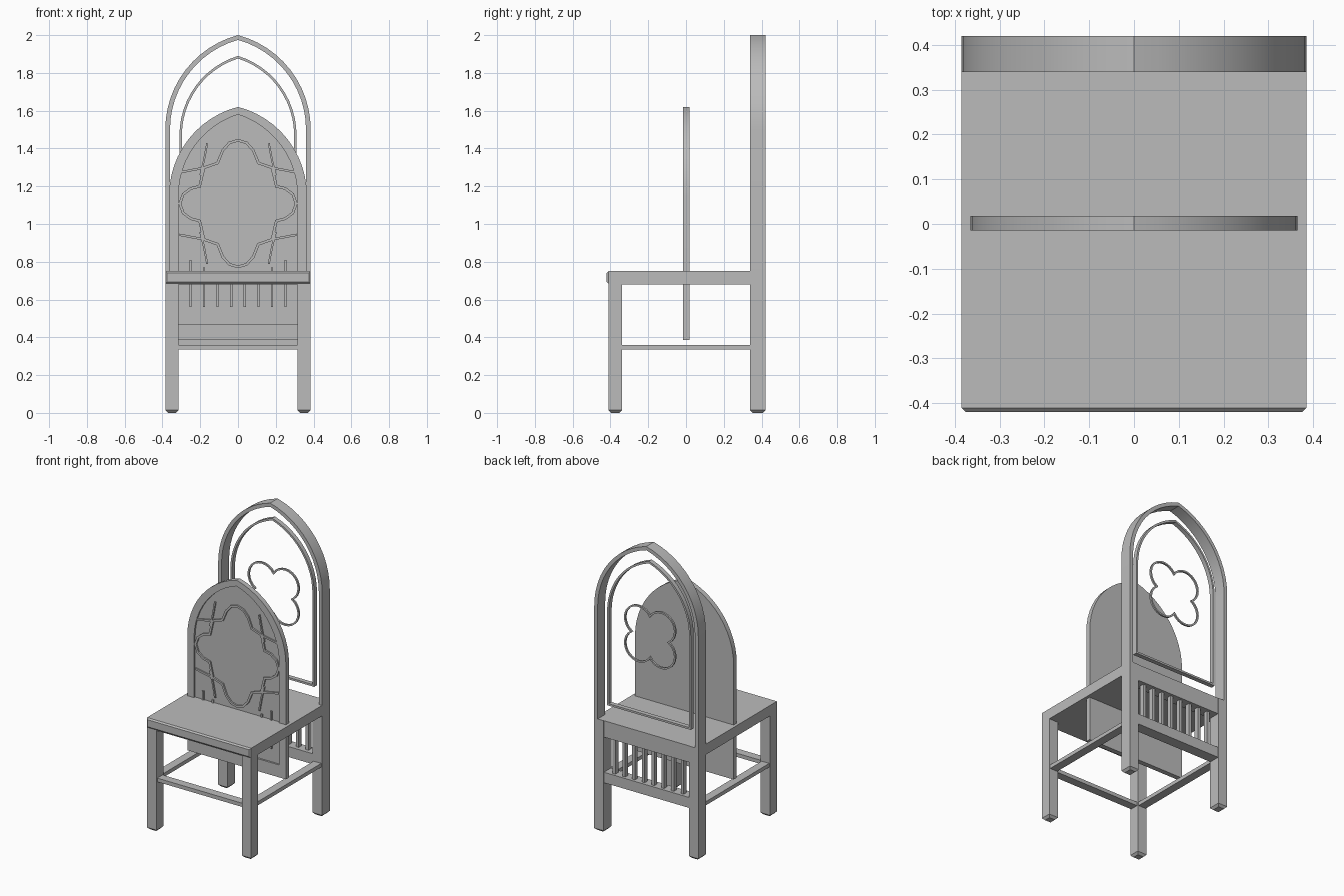
import bpy, bmesh, math
from mathutils import Vector

cube = bpy.data.objects.get("Cube")
if cube:
    bpy.data.objects.remove(cube, do_unlink=True)

grey = bpy.data.materials.new("plain grey")
grey.use_nodes = True
grey.diffuse_color = (0.5, 0.5, 0.5, 1)
grey.node_tree.nodes["Principled BSDF"].inputs["Base Color"].default_value = (0.5, 0.5, 0.5, 1)


def finish(name, bm, smooth=False):
    bmesh.ops.recalc_face_normals(bm, faces=bm.faces)
    mesh = bpy.data.meshes.new(name)
    bm.to_mesh(mesh)
    bm.free()
    mesh.materials.append(grey)
    ob = bpy.data.objects.new(name, mesh)
    bpy.context.collection.objects.link(ob)
    if smooth:
        bpy.ops.object.select_all(action='DESELECT')
        ob.select_set(True)
        bpy.context.view_layer.objects.active = ob
        bpy.ops.object.shade_smooth_by_angle(angle=math.radians(30))
    return ob


def box(name, x, y, z, chamfer=0.0, pick=None):
    """Box from (min, max) pairs; chamfers the edges chosen by pick."""
    bm = bmesh.new()
    bmesh.ops.create_cube(bm, size=1)
    for v in bm.verts:
        v.co = [r[0] if c < 0 else r[1] for c, r in zip(v.co, (x, y, z))]
    if chamfer:
        edges = [e for e in bm.edges if all(pick(v.co) for v in e.verts)]
        bmesh.ops.bevel(bm, geom=edges, offset=chamfer, segments=1, affect='EDGES')
    return finish(name, bm)


def gothic(w, spring, top, base, n=12):
    """Pointed arch outline as (x, z) points, from left foot to right foot."""
    h = top - spring
    r = (h * h + w * w) / (2 * w)
    end = math.asin(min(1, h / r))
    right = [Vector((w - r + r * math.cos(end * i / n), spring + r * math.sin(end * i / n)))
             for i in range(n + 1)]
    right.insert(0, Vector((w, base)))
    left = [Vector((-p.x, p.y)) for p in right[:-1]]
    return left + right[::-1]


def offset(pts, d, closed):
    """Shift a path sideways by d with mitred corners."""
    out = []
    for i, p in enumerate(pts):
        a = pts[i - 1] if closed or i else None
        b = pts[(i + 1) % len(pts)] if closed or i < len(pts) - 1 else None
        t1 = (p - a).normalized() if a is not None else (b - p).normalized()
        t2 = (b - p).normalized() if b is not None else t1
        n1, n2 = Vector((-t1.y, t1.x)), Vector((-t2.y, t2.x))
        m = (n1 + n2).normalized()
        out.append(p + m * d / max(m.dot(n1), 0.5))
    return out


def band(name, outer, inner, y0, y1, closed=False):
    """Solid strip between two matching outlines."""
    bm = bmesh.new()
    rings = [[bm.verts.new((o.x, y0, o.y)), bm.verts.new((i.x, y0, i.y)),
              bm.verts.new((i.x, y1, i.y)), bm.verts.new((o.x, y1, o.y))]
             for o, i in zip(outer, inner)]
    pairs = list(zip(rings, rings[1:]))
    if closed:
        pairs.append((rings[-1], rings[0]))
    else:
        bm.faces.new(rings[0])
        bm.faces.new(rings[-1])
    for a, b in pairs:
        for k in range(4):
            bm.faces.new((a[k], a[k - 1], b[k - 1], b[k]))
    return finish(name, bm, True)


def ribbon(name, pts, width, y0, y1, closed=False):
    pts = [Vector(p) for p in pts]
    return band(name, offset(pts, width / 2, closed), offset(pts, -width / 2, closed), y0, y1, closed)


def plate(name, pts, y0, y1):
    bm = bmesh.new()
    face = bm.faces.new([bm.verts.new((p.x, y0, p.y)) for p in pts])
    ext = bmesh.ops.extrude_face_region(bm, geom=[face])
    for v in ext["geom"]:
        if isinstance(v, bmesh.types.BMVert):
            v.co.y = y1
    return finish(name, bm, True)


def span(side, a, b):
    return tuple(sorted((side * a, side * b)))


# Legs and side stretchers
for side, label in ((1, "left"), (-1, "right")):
    x = span(side, 0.315, 0.385)
    foot = lambda c: c.z < 0.01
    box(f"{label}_front_leg", x, (-0.41, -0.34), (0, 0.69), 0.014, foot)
    box(f"{label}_back_leg", x, (0.34, 0.42), (0, 0.75), 0.014, foot)
    box(f"{label}_stretcher", span(side, 0.322, 0.378), (-0.345, 0.345), (0.335, 0.36))
box("front_stretcher", (-0.32, 0.32), (-0.403, -0.347), (0.335, 0.36))

# Seat with a rounded front lip
box("seat", (-0.385, 0.385), (-0.41, 0.35), (0.68, 0.75))
box("seat_lip", (-0.385, 0.385), (-0.42, -0.39), (0.685, 0.75), 0.009, lambda c: c.y < -0.41)

# Back apron with slatted opening
box("back_apron_top", (-0.32, 0.32), (0.34, 0.418), (0.64, 0.75))
box("back_apron_bottom", (-0.32, 0.32), (0.345, 0.418), (0.335, 0.405))
for i in range(8):
    x = (i - 3.5) * 0.072
    box(f"back_slat_{i + 1}", (x - 0.01, x + 0.01), (0.37, 0.4), (0.4, 0.65))

# Tall pointed back frame
band("back_frame", gothic(0.385, 1.5, 2.0, 0.74), gothic(0.36, 1.5, 1.975, 0.74), 0.34, 0.42)

# Thin inner arch and foil ring inside the back frame
band("inner_arch", gothic(0.31, 1.47, 1.89, 0.845), gothic(0.297, 1.47, 1.876, 0.858),
     0.362, 0.392, True)
foil = []
c, r, mid = 0.085, 0.1, 1.38
spread = math.radians(135) - math.acos(c / r) + math.radians(0)
reach = math.pi / 4 + math.pi / 2 - math.acos(c / r)
reach = math.pi * 0.75 - math.asin(math.sqrt(r * r - c * c) / r) + 2 * math.asin(
    math.sqrt(r * r - c * c) / r) - math.pi / 4 - math.acos(c / r) + math.pi / 4
reach = math.pi * 0.75 - math.acos(c / r)
for q in range(4):
    a = math.pi / 4 + q * math.pi / 2
    centre = Vector((math.cos(a), math.sin(a))) * c * math.sqrt(2) + Vector((0, mid))
    for k in range(14):
        t = a - reach + 2 * reach * k / 14
        foil.append(centre + Vector((math.cos(t), math.sin(t))) * r)
ribbon("foil_ring", foil, 0.011, 0.372, 0.384, True)

# Arched panel with a raised rim
outer = gothic(0.365, 1.15, 1.62, 0.385)
inner = gothic(0.315, 1.15, 1.58, 0.468)
plate("panel", outer, -0.003, 0.018)
band("panel_rim", outer, inner, -0.015, 0.0, True)

# Panel tracery: lobed medallion built from one quarter
front, face = -0.013, 0.0
quarter = [(0, .335), (.045, .322), (.08, .283), (.108, .215), (.18, .19),
           (.203, .092), (.25, .08), (.29, .05), (.308, 0)]
top_right = [Vector(p) for p in quarter]
bottom_right = [Vector((p.x, -p.y)) for p in top_right[:-1]][::-1]
half = top_right + bottom_right
loop = half + [Vector((-p.x, p.y)) for p in half[1:-1]][::-1]
ribbon("medallion", [p + Vector((0, 1.108)) for p in loop], 0.014, front, face, True)

# Crossing tracery bars, mirrored to four corners
for sx, xn in ((1, "left"), (-1, "right")):
    for sz, zn in ((1, "upper"), (-1, "lower")):
        at = lambda x, z: (sx * x, 1.108 + sz * z)
        ribbon(f"{zn}_{xn}_tracery_bar", [at(.31, .165), at(.18, .19)], 0.012, front, face)
        ribbon(f"{zn}_{xn}_tracery_spur", [at(.163, .32), at(.18, .23), at(.2, .15)],
               0.01, front, face)

# Small slats low on the panel, the outer ones taller
for i in range(8):
    x = (i - 3.5) * 0.072
    tall = 0.81 if i in (0, 7) else 0.77 if i in (1, 6) else 0.72
    box(f"panel_slat_{i + 1}", (x - 0.006, x + 0.006), (front, face), (0.56, tall))
